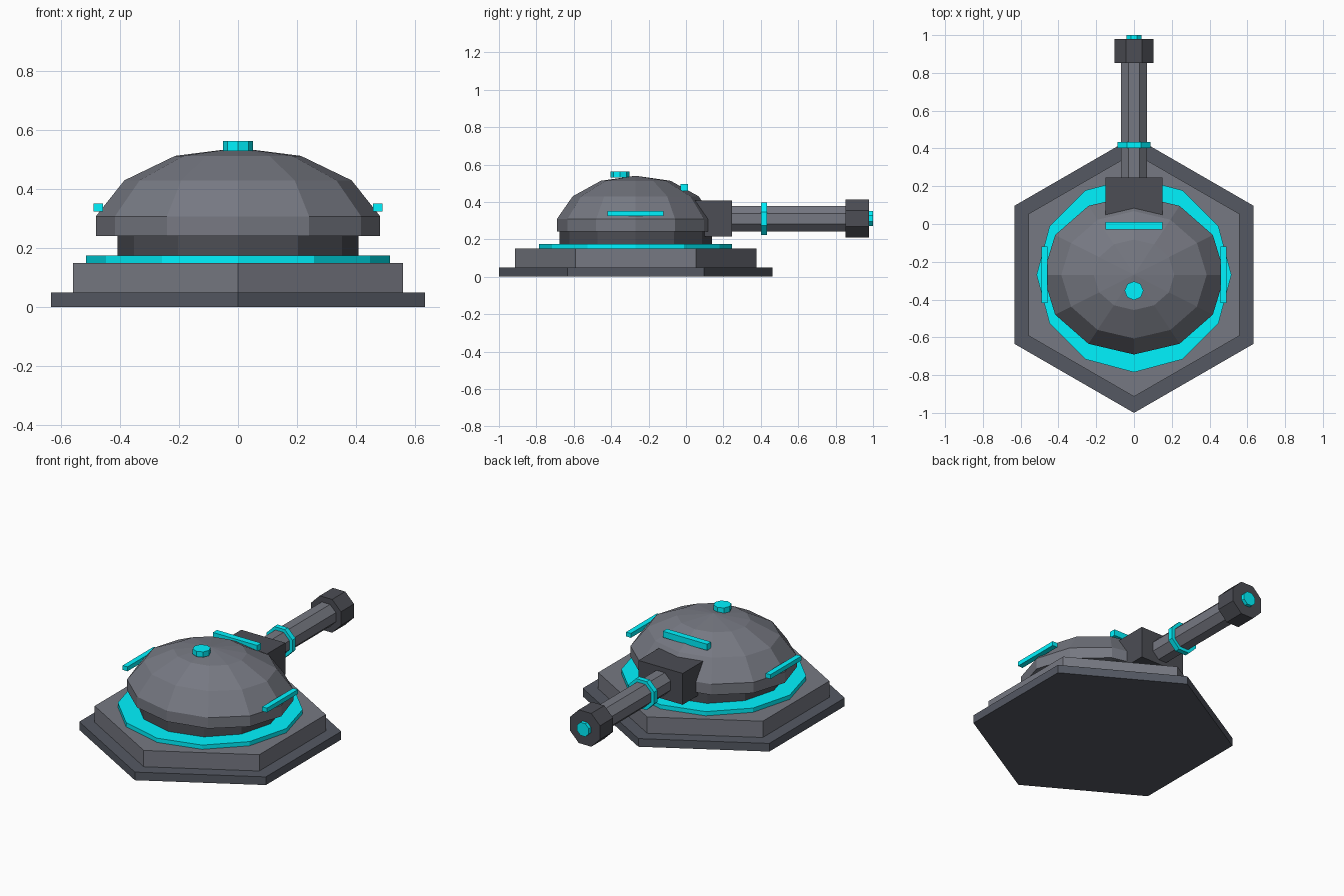
import bpy, math

if "Cube" in bpy.data.objects:
    bpy.data.objects.remove(bpy.data.objects["Cube"])

CY = -0.269  # centre of the turret along y


def material(name, r, g, b):
    m = bpy.data.materials.new(name)
    m.diffuse_color = (r, g, b, 1)
    m.use_nodes = True
    m.node_tree.nodes["Principled BSDF"].inputs["Base Color"].default_value = m.diffuse_color
    return m


cyan = material("cyan_glow", 0.0, 0.9, 1.0)
armour = material("armour_grey", 0.182, 0.19, 0.224)
slate = material("slate_grey", 0.089, 0.099, 0.124)
dark = material("dark_grey", 0.072, 0.075, 0.089)


def mesh_object(name, verts, faces, mat):
    me = bpy.data.meshes.new(name)
    me.from_pydata(verts, [], faces)
    ob = bpy.data.objects.new(name, me)
    bpy.context.collection.objects.link(ob)
    me.materials.append(mat)
    return ob


def lathe(name, mat, profile, sides, centre, axis='Z', turn=0.0, squash=1.0):
    """Closed faceted solid from (radius, height) rings; a zero last radius makes a peak."""
    verts, faces = [], []
    peak = profile[-1][0] == 0
    rings = profile[:-1] if peak else profile

    def place(x, y, h):
        p = (x, h, -y) if axis == 'Y' else (x, y, h)
        return tuple(a + b for a, b in zip(p, centre))

    for r, h in rings:
        for i in range(sides):
            a = math.tau * i / sides + turn
            verts.append(place(r * math.cos(a), r * math.sin(a) * squash, h))
    for k in range(len(rings) - 1):
        for i in range(sides):
            j = (i + 1) % sides
            b = k * sides
            faces.append((b + i, b + j, b + sides + j, b + sides + i))
    faces.append(tuple(reversed(range(sides))))
    top = (len(rings) - 1) * sides
    if peak:
        verts.append(place(0, 0, profile[-1][1]))
        faces += [(top + i, top + (i + 1) % sides, len(verts) - 1) for i in range(sides)]
    else:
        faces.append(tuple(range(top, top + sides)))
    return mesh_object(name, verts, faces, mat)


def prism(name, mat, r, h0, h1, sides, centre, **kw):
    return lathe(name, mat, [(r, h0), (r, h1)], sides, centre, **kw)


def box(name, mat, x0, x1, y0, y1, z0, z1):
    v = [(x, y, z) for z in (z0, z1) for x, y in ((x0, y0), (x1, y0), (x1, y1), (x0, y1))]
    f = [(3, 2, 1, 0), (4, 5, 6, 7), (0, 1, 5, 4), (1, 2, 6, 5), (2, 3, 7, 6), (3, 0, 4, 7)]
    return mesh_object(name, v, f, mat)


# Hexagonal stepped base
base = (0, CY, 0)
prism("base_plate", slate, 0.731, 0, 0.05, 6, base, turn=math.pi / 6)
prism("base_step", armour, 0.645, 0.05, 0.15, 6, base, turn=math.pi / 6)

# Turntable ring and neck
prism("glow_ring", cyan, 0.516, 0.15, 0.176, 12, base)
prism("neck", dark, 0.408, 0.176, 0.245, 12, base)

# Faceted dome, narrower front to back
lathe("dome", armour, [(0.482, 0.242), (0.482, 0.308), (0.385, 0.43), (0.213, 0.513), (0, 0.54)],
      12, base, squash=0.875)

# Glowing details on the dome
prism("top_light", cyan, 0.05, 0.53, 0.563, 8, (0, -0.353, 0))
box("front_light_bar", cyan, -0.15, 0.15, -0.029, 0.01, 0.458, 0.496)
for side, s in (("left", -1), ("right", 1)):
    xs = sorted((s * 0.457, s * 0.49))
    box(side + "_light_bar", cyan, *xs, -0.419, -0.119, 0.324, 0.351)

# Gun: mount, barrel, band, muzzle and lens along +y
box("gun_mount", dark, -0.15, 0.15, -0.05, 0.246, 0.215, 0.407)
gun = (0, 0, 0.311)
flat = 1 / math.cos(math.pi / 8)
for name, mat, r, y0, y1 in (("barrel", armour, 0.068, 0.2, 0.9),
                             ("barrel_band", cyan, 0.087, 0.402, 0.434),
                             ("muzzle", dark, 0.102, 0.852, 0.979),
                             ("muzzle_lens", cyan, 0.04, 0.96, 1.0)):
    prism(name, mat, r * flat, y0, y1, 8, gun, axis='Y', turn=math.pi / 8)
